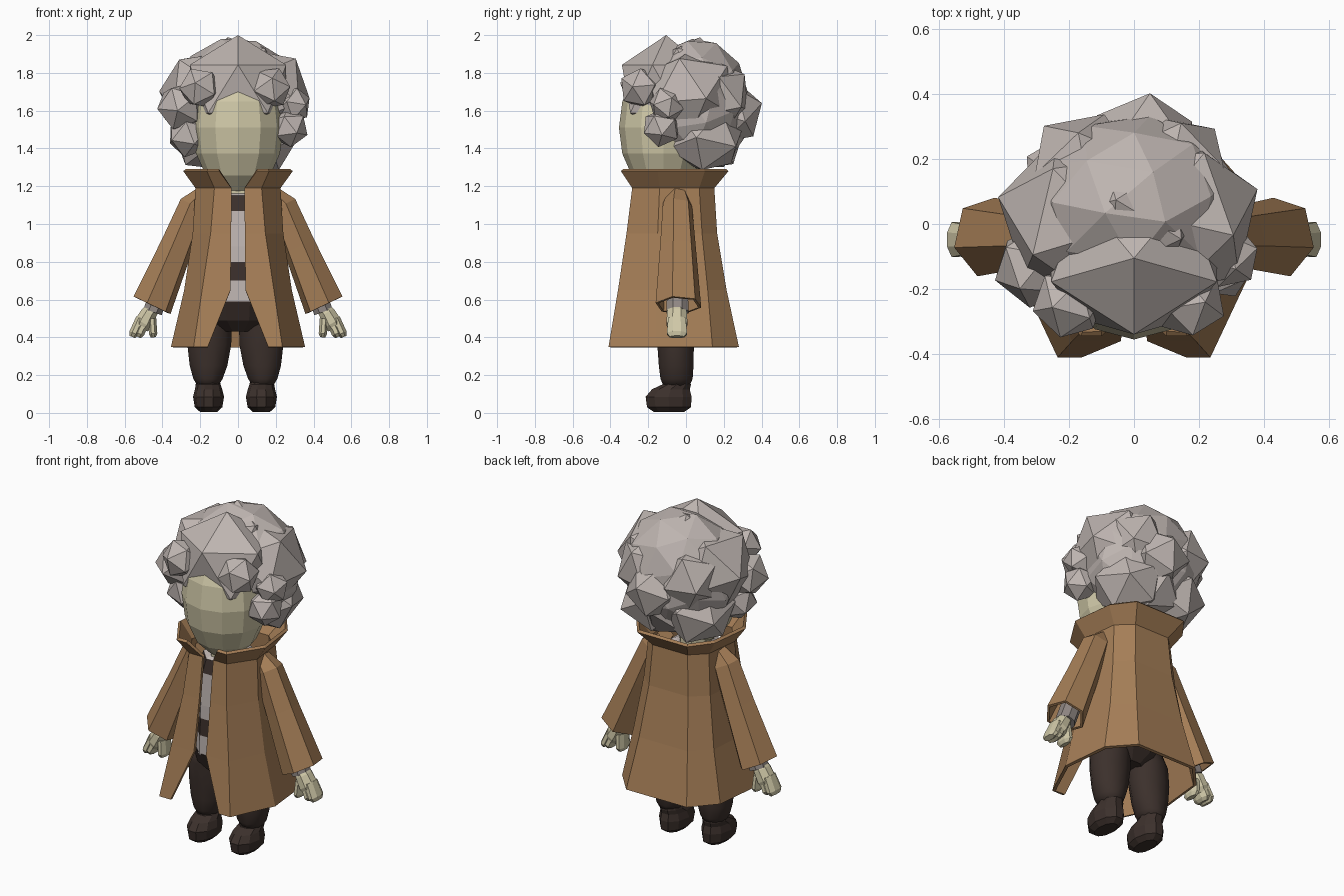
import bpy, bmesh, math
from mathutils import Vector, Euler

if "Cube" in bpy.data.objects:
    bpy.data.objects.remove(bpy.data.objects["Cube"])


def material(name, rgb):
    m = bpy.data.materials.new(name)
    m.diffuse_color = (*rgb, 1)
    m.use_nodes = True
    m.node_tree.nodes["Principled BSDF"].inputs["Base Color"].default_value = m.diffuse_color
    return m


TAN = material("coat_tan", (0.38, 0.21, 0.095))
GREY = material("hair_grey", (0.52, 0.465, 0.44))
SKIN = material("pale_skin", (0.63, 0.58, 0.39))
DARK = material("dark_brown", (0.045, 0.030, 0.025))
LIGHT = material("shirt_light", (0.54, 0.48, 0.46))
CUFF = material("shirt_cuff", (0.28, 0.245, 0.23))


def finish(bm, name, mats, mirror=False, smooth=False, thick=0.0, recalc=True, shift=0.0):
    if recalc:
        bmesh.ops.recalc_face_normals(bm, faces=bm.faces)
    me = bpy.data.meshes.new(name)
    for f in bm.faces:
        f.smooth = smooth
    bm.to_mesh(me)
    bm.free()
    for m in mats:
        me.materials.append(m)
    ob = bpy.data.objects.new(name, me)
    ob.location.x = shift
    bpy.context.collection.objects.link(ob)
    if thick:
        s = ob.modifiers.new("thickness", 'SOLIDIFY')
        s.thickness, s.offset = thick, -1
    if mirror:
        mod = ob.modifiers.new("mirror", 'MIRROR')
        mod.use_mirror_merge = False
    return ob


def loft(bm, rings, closed=True, cap_start=True, cap_end=True):
    vs = [[bm.verts.new(p) for p in r] for r in rings]
    n = len(vs[0])
    for a, b in zip(vs, vs[1:]):
        for j in range(n if closed else n - 1):
            k = (j + 1) % n
            bm.faces.new((a[j], a[k], b[k], b[j]))
    if cap_start:
        bm.faces.new(vs[0][::-1])
    if cap_end:
        bm.faces.new(vs[-1])


def ring(c, d, ry, rv, n, phase=0.5):
    """Ellipse round c, square to d: ry along y, rv across."""
    u = Vector((0, 1, 0))
    v = Vector(d).normalized().cross(u)
    return [Vector(c) + u * ry * math.cos(2 * math.pi * (i + phase) / n)
            + v * rv * math.sin(2 * math.pi * (i + phase) / n) for i in range(n)]


def column(bm, rows, n, phase=0.5):
    """Upright stack: rows of (x, y, z, rx, ry)."""
    loft(bm, [ring((x, y, z), (0, 0, 1), ry, rx, n, phase) for x, y, z, rx, ry in rows])


def limb(bm, pts, n, phase=0.5, **kw):
    """Tube along xz path: pts of (x, y, z, ry, rv)."""
    d = Vector(pts[-1][:3]) - Vector(pts[0][:3])
    loft(bm, [ring(p[:3], d, p[3], p[4], n, phase) for p in pts], **kw)


# Coat: open-fronted octagonal shell with flared collar
bm = bmesh.new()
coat_rows = [
    (0.35, [(.16, -.41), (.235, -.41), (.355, -.155), (.325, .14), (.20, .28)]),
    (0.65, [(.04, -.36), (.19, -.36), (.285, -.155), (.265, .115), (.16, .215)]),
    (0.95, [(.036, -.315), (.145, -.315), (.24, -.15), (.22, .085), (.13, .165)]),
    (1.19, [(.035, -.285), (.125, -.285), (.225, -.14), (.2, .07), (.115, .15)]),
    (1.28, [(.10, -.345), (.165, -.345), (.29, -.15), (.26, .10), (.165, .225)])]
loft(bm, [[(x, y, z) for x, y in p] + [(-x, y, z) for x, y in p[::-1]] for z, p in coat_rows],
     closed=False, cap_start=False, cap_end=False)
finish(bm, "coat", [TAN], thick=0.018, recalc=False)

# Sleeves with open cuffs
bm = bmesh.new()
limb(bm, [(.17, -.045, 1.17, .05, .05), (.235, -.045, 1.10, .08, .078),
          (.325, -.042, .88, .098, .09), (.455, -.04, .57, .125, .112)], 6, phase=.75, cap_end=False)
finish(bm, "sleeve", [TAN], mirror=True, thick=0.015)

# Shirt cuffs
bm = bmesh.new()
limb(bm, [(.36, -.045, .78, .06, .055), (.452, -.045, .535, .062, .055)], 8)
finish(bm, "shirt_cuff", [CUFF], mirror=True)

# Hands: palm, two joined fingers and a thumb
bm = bmesh.new()
limb(bm, [(.44, -.048, .57, .04, .035), (.47, -.048, .53, .056, .046),
          (.50, -.048, .475, .06, .053), (.512, -.048, .45, .05, .04)], 8)
for a, b, w in [((.515, .50), (.560, .402), .028), ((.49, .49), (.530, .402), .028),
                ((.455, .50), (.448, .40), .024)]:
    e = [a[i] + (b[i] - a[i]) * .8 for i in (0, 1)]
    limb(bm, [(a[0], -.048, a[1], .05, w), (e[0], -.048, e[1], .058, w),
              (b[0], -.048, b[1], .042, w * .6)], 8)
finish(bm, "hand", [SKIN], mirror=True)

# Striped shirt
bm = bmesh.new()
column(bm, [(0, -.085, z, rx, ry) for z, rx, ry in
            [(.58, .20, .185), (.70, .195, .185), (.80, .19, .18), (.88, .185, .18), (.97, .18, .175),
             (1.07, .17, .17), (1.15, .14, .15), (1.17, .1, .11)]], 8)
for f in bm.faces:
    z = f.calc_center_median().z
    f.material_index = int(.7 < z < .8 or 1.07 < z < 1.15)
finish(bm, "striped_shirt", [LIGHT, DARK])

# Trousers: hips and legs
bm = bmesh.new()
column(bm, [(0, -.07, .43, .09, .09), (0, -.075, .49, .19, .15), (0, -.08, .59, .205, .19)], 10)
finish(bm, "hips", [DARK])
bm = bmesh.new()
column(bm, [(.145, -.05, .14, .055, .07), (.145, -.05, .18, .08, .088), (.142, -.052, .25, .103, .095),
            (.138, -.055, .36, .12, .1), (.132, -.06, .47, .117, .105), (.11, -.065, .56, .09, .1)], 12)
finish(bm, "trouser_leg", [DARK], mirror=True, smooth=True, shift=-.014)

# Shoes
bm = bmesh.new()
column(bm, [(.14, -.09, .005, .045, .085), (.14, -.09, .03, .073, .122), (.14, -.092, .085, .082, .128),
            (.14, -.08, .125, .072, .105), (.142, -.05, .15, .066, .08), (.143, -.048, .18, .06, .07)], 10)
finish(bm, "shoe", [DARK], mirror=True, shift=-.016)

# Neck and faceless head
bm = bmesh.new()
column(bm, [(0, -.10, 1.10, .09, .11), (0, -.10, 1.32, .10, .11)], 8)
finish(bm, "neck", [SKIN])
bm = bmesh.new()
bmesh.ops.create_uvsphere(bm, u_segments=12, v_segments=8, radius=1)
for v in bm.verts:
    v.co = (v.co.x * .24, v.co.y * .235 - .12, v.co.z * .36 + 1.51)
finish(bm, "head", [SKIN])


# Hair: overlapping faceted lumps
def lump(bm, c, size, rot, detail=1):
    r = bmesh.ops.create_icosphere(bm, subdivisions=detail, radius=1)
    e = Euler(rot).to_matrix()
    for v in r["verts"]:
        p = e @ v.co
        v.co = Vector(c) + Vector((p.x * size[0], p.y * size[1], p.z * size[2]))


bm = bmesh.new()
lump(bm, (0, -.105, 1.715), (.30, .262, .285), (0, 0, -math.pi / 2))
finish(bm, "hair_crown", [GREY])

# Rounded mass behind the face
bm = bmesh.new()
lump(bm, (-.01, .055, 1.635), (.345, .285, .355), (.3, .2, .5), 2)
finish(bm, "hair_mass", [GREY])

# Curls: mirrored pairs (centre, size, twist), then singles
bm = bmesh.new()
pairs = [((.165, .02, 1.69), (.245, .26, .25), .3), ((.14, .10, 1.455), (.20, .22, .19), .9),
         ((.185, -.24, 1.72), (.115, .115, .115), 1.4), ((.14, .17, 1.67), (.18, .18, .20), 1.9)]
for s in (-1, 1):
    for (x, y, z), size, t in pairs:
        lump(bm, (x * s - .015, y, z), size, (t + s * .25, t * 1.7, t * .6 + s * .4))
singles = [((0, .03, 1.77), .23, .5), ((.03, .235, 1.59), .175, 1.2), ((0, .12, 1.47), .2, 2.2),
           ((-.305, -.13, 1.62), .13, 2.1), ((-.26, -.10, 1.47), .12, .8),
           ((.29, -.10, 1.63), .10, 1.6), ((.27, -.13, 1.51), .105, .6)]
for c, r, t in singles:
    lump(bm, c, (r, r, r), (t, t * 1.3, t * .5))
finish(bm, "hair_curls", [GREY])
